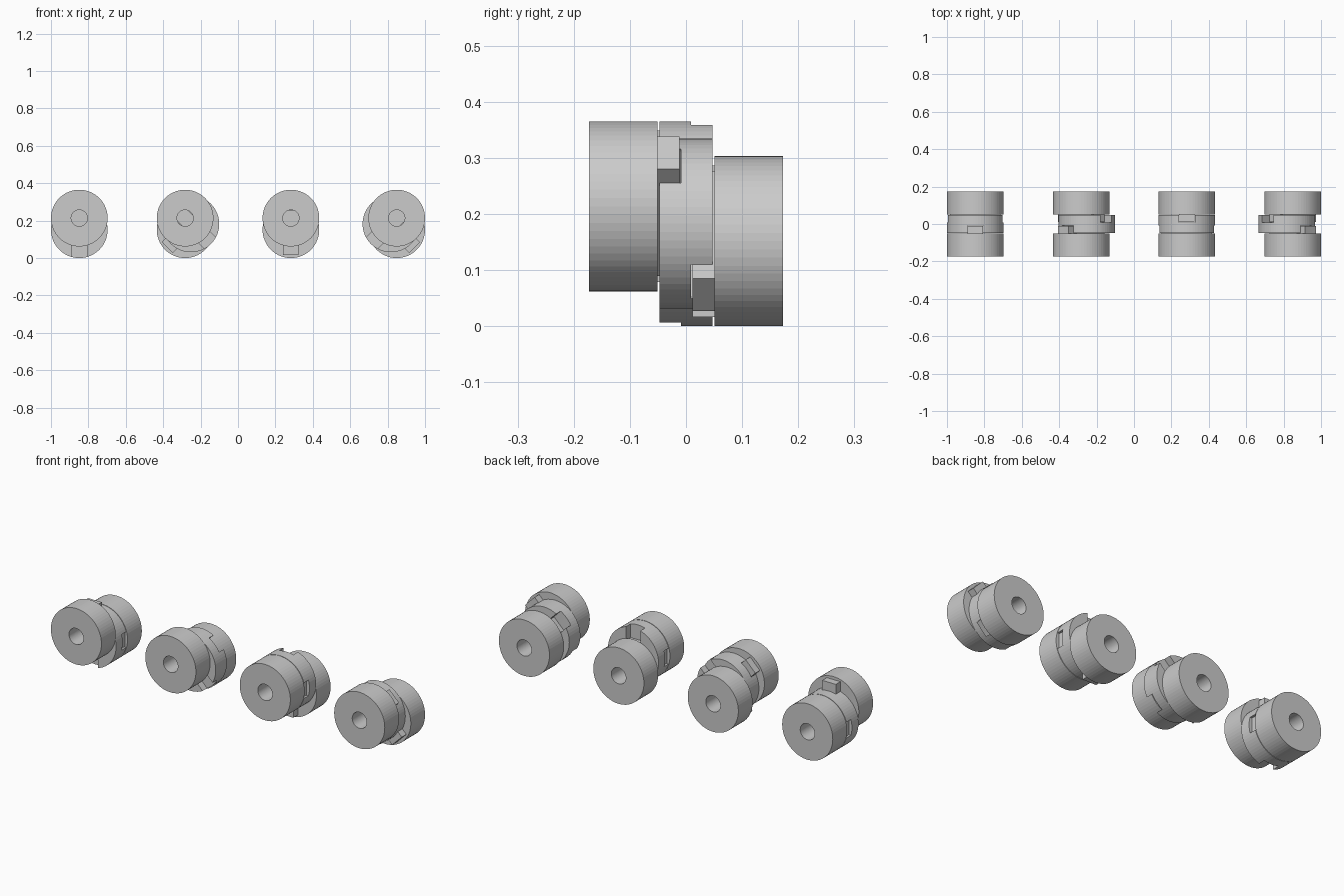
import bpy, bmesh
from math import pi, sin, cos, radians
from mathutils import Matrix

if "Cube" in bpy.data.objects:
    bpy.data.objects.remove(bpy.data.objects["Cube"])

R, BORE = 0.1515, 0.0435            # hub / disc radius, shaft bore radius
FRONT_Z, REAR_Z = 0.2135, 0.1515    # offset shaft axes
SEG = 64


def ring(bm, radius, y):
    return [bm.verts.new((radius * cos(2 * pi * i / SEG), y, radius * sin(2 * pi * i / SEG)))
            for i in range(SEG)]


def bridge(bm, a, b):
    for i in range(SEG):
        j = (i + 1) % SEG
        bm.faces.new((a[i], a[j], b[j], b[i]))


def add_box(bm, size, centre):
    m = Matrix.Translation(centre) @ Matrix.Diagonal((*size, 1))
    bmesh.ops.create_cube(bm, size=1, matrix=m)


def to_mesh(bm, name):
    bmesh.ops.recalc_face_normals(bm, faces=bm.faces)
    me = bpy.data.meshes.new(name)
    bm.to_mesh(me)
    bm.free()
    return me


def place(name, mesh, loc=(0, 0, 0), angle=0):
    ob = bpy.data.objects.new(name, mesh)
    ob.location = loc
    ob.rotation_euler = (0, -angle, 0)
    bpy.context.collection.objects.link(ob)
    return ob


# hub: bored cylinder with a drive tongue (front: along x, rear: along z)
def hub_mesh(name, side):
    bm = bmesh.new()
    y0, y1 = side * 0.0505, side * 0.1725
    rings = [ring(bm, R, y0), ring(bm, R, y1), ring(bm, BORE, y1), ring(bm, BORE, y0)]
    for i in range(4):
        bridge(bm, rings[i], rings[(i + 1) % 4])
    size = (0.27, 0.039, 0.082) if side < 0 else (0.082, 0.039, 0.27)
    add_box(bm, size, (0, side * 0.031, 0))
    return to_mesh(bm, name)


# floating disc: solid, with two crossed slots cut into its faces
def disc_mesh():
    bm = bmesh.new()
    a, b = ring(bm, R, -0.0475), ring(bm, R, 0.0475)
    bridge(bm, a, b)
    bm.faces.new(a)
    bm.faces.new(b)
    disc = place("disc_blank", to_mesh(bm, "disc"))
    bm = bmesh.new()
    add_box(bm, (0.5, 0.06, 0.085), (0, -0.0385, 0))
    add_box(bm, (0.085, 0.06, 0.5), (0, 0.0385, 0))
    cutter = place("slot_cutter", to_mesh(bm, "slots"))
    cutter.hide_render = True
    mod = disc.modifiers.new("slots", 'BOOLEAN')
    mod.operation, mod.solver, mod.object = 'DIFFERENCE', 'EXACT', cutter
    dg = bpy.context.evaluated_depsgraph_get()
    dg.update()
    me = bpy.data.meshes.new_from_object(disc.evaluated_get(dg))
    bpy.data.objects.remove(disc)
    bpy.data.objects.remove(cutter)
    return me


front, rear, disc = hub_mesh("front_hub", -1), hub_mesh("rear_hub", 1), disc_mesh()

# four couplings, each turned a further 45 degrees
e = FRONT_Z - REAR_Z
for i in range(4):
    x = (1 - R) * (2 * i / 3 - 1)
    a = radians(90 + 45 * i)
    place(f"front_hub_{i + 1}", front, (x, 0, FRONT_Z), a)
    place(f"rear_hub_{i + 1}", rear, (x, 0, REAR_Z), a)
    place(f"floating_disc_{i + 1}", disc,
          (x - e * sin(a) * cos(a), 0, FRONT_Z - e * sin(a) ** 2), a)
